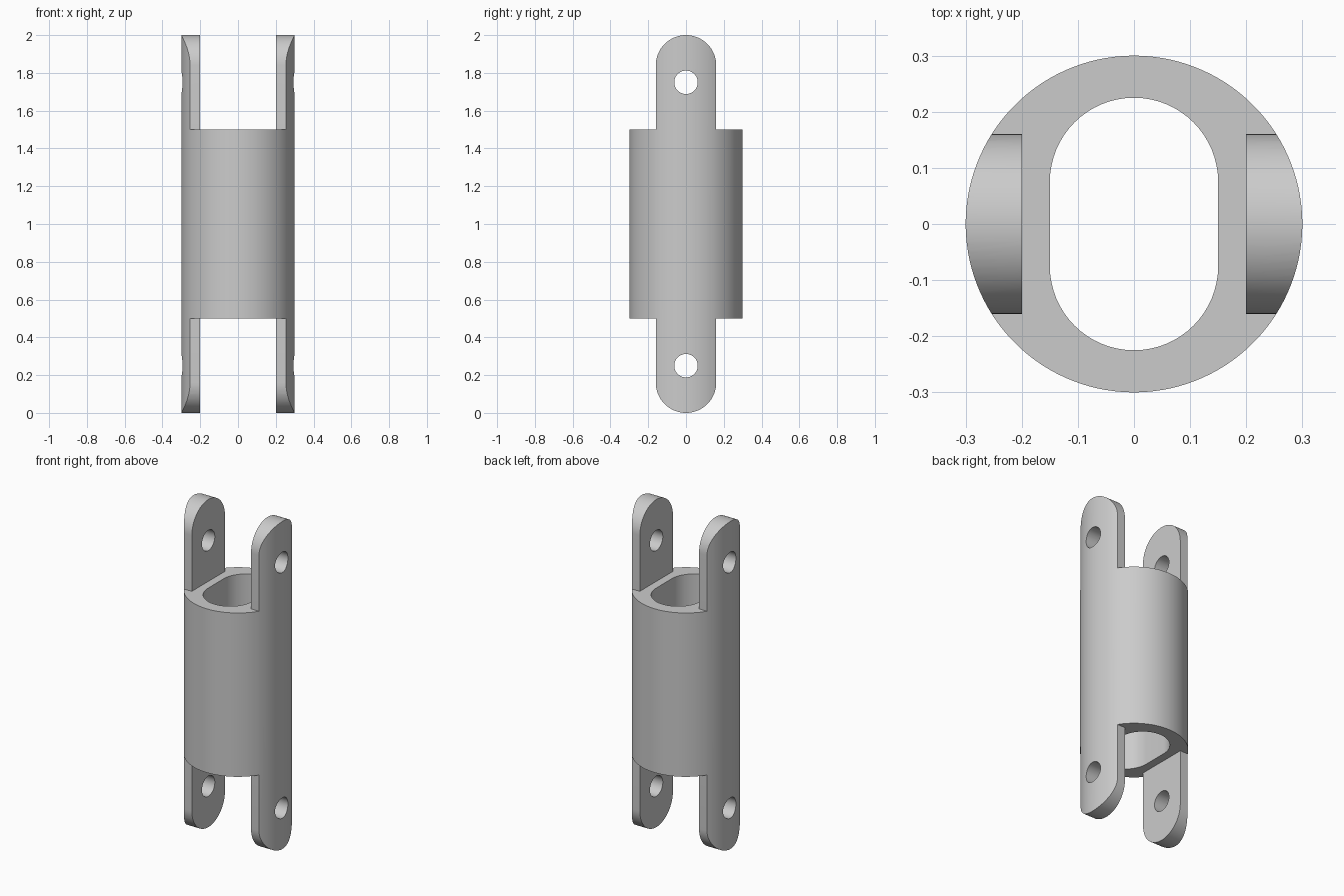
import bpy, bmesh, math
from mathutils import Vector

if "Cube" in bpy.data.objects:
    bpy.data.objects.remove(bpy.data.objects["Cube"])

RADIUS, HEIGHT = 0.3, 2.0
BODY_LOW, BODY_HIGH = 0.5, 1.5
LUG = 0.16           # half width and end radius of the lugs
LUG_INNER = 0.2      # distance of the flat lug faces from the axis


def arc(cx, cy, r, start, end, steps=32):
    angles = [math.radians(start + (end - start) * i / steps) for i in range(steps + 1)]
    return [(cx + r * math.cos(a), cy + r * math.sin(a)) for a in angles]


def circle(cx, cy, r, steps):
    """Closed circle turned by half a facet, so no corner lies on an axis."""
    half = 180 / steps
    return arc(cx, cy, r, half, 360 + half, steps)[:-1]


def prism(name, outline, low, high, axis="Z"):
    """Extrude a closed outline: (x, y) along Z, or (y, z) along X."""
    place = (lambda a, b: Vector((a, b, low))) if axis == "Z" else (lambda a, b: Vector((low, a, b)))
    step = Vector((0, 0, high - low)) if axis == "Z" else Vector((high - low, 0, 0))
    bm = bmesh.new()
    face = bm.faces.new([bm.verts.new(place(a, b)) for a, b in outline])
    top = bmesh.ops.extrude_face_region(bm, geom=[face])
    bmesh.ops.translate(bm, vec=step, verts=[v for v in top["geom"] if isinstance(v, bmesh.types.BMVert)])
    bmesh.ops.recalc_face_normals(bm, faces=bm.faces)
    mesh = bpy.data.meshes.new(name)
    bm.to_mesh(mesh)
    bm.free()
    obj = bpy.data.objects.new(name, mesh)
    bpy.context.collection.objects.link(obj)
    return obj


def combine(target, cutter, operation="DIFFERENCE"):
    cutter.hide_render = True
    mod = target.modifiers.new(cutter.name, "BOOLEAN")
    mod.operation, mod.solver, mod.object = operation, "EXACT", cutter
    bpy.ops.object.select_all(action="DESELECT")
    bpy.context.view_layer.objects.active = target
    target.select_set(True)
    bpy.ops.object.modifier_apply(modifier=mod.name)
    bpy.data.objects.remove(cutter)


# Round bar, over-long so that the silhouette alone sets the ends
sleeve = prism("lugged_sleeve", circle(0, 0, RADIUS, 128), -0.1, HEIGHT + 0.1)

# Slot-shaped bore along the whole bar
bore = arc(0, 0.075, 0.15, 0, 180) + arc(0, -0.075, 0.15, 180, 360)
combine(sleeve, prism("bore", bore, -0.3, 2.3))

# Gap between the two lugs at each end
w = LUG_INNER
gap = [(-w, -w * 2), (w, -w * 2), (w, w * 2), (-w, w * 2)]
for low, high in ((BODY_HIGH, 2.2), (-0.2, BODY_LOW)):
    combine(sleeve, prism("gap", gap, low, high))

# Side silhouette: wide body with a round-ended lug above and below
side = arc(0, HEIGHT - LUG, LUG, 0, 180) + [
    (-LUG, BODY_HIGH), (-0.4, BODY_HIGH), (-0.4, BODY_LOW), (-LUG, BODY_LOW)]
side += arc(0, LUG, LUG, 180, 360) + [
    (LUG, BODY_LOW), (0.4, BODY_LOW), (0.4, BODY_HIGH), (LUG, BODY_HIGH)]
combine(sleeve, prism("silhouette", side, -0.5, 0.5, "X"), "INTERSECT")

# Pin hole through both lugs at each end
for pin in (1.75, 0.25):
    combine(sleeve, prism("pin_hole", circle(0, pin, 0.062, 48), -0.45, 0.45, "X"))

# Plain grey finish
grey = bpy.data.materials.new("grey_metal")
grey.use_nodes = True
colour = (0.6, 0.6, 0.6, 1)
grey.diffuse_color = colour
grey.node_tree.nodes["Principled BSDF"].inputs["Base Color"].default_value = colour
sleeve.data.materials.clear()
sleeve.data.materials.append(grey)
bpy.ops.object.shade_smooth_by_angle(angle=math.radians(30))
